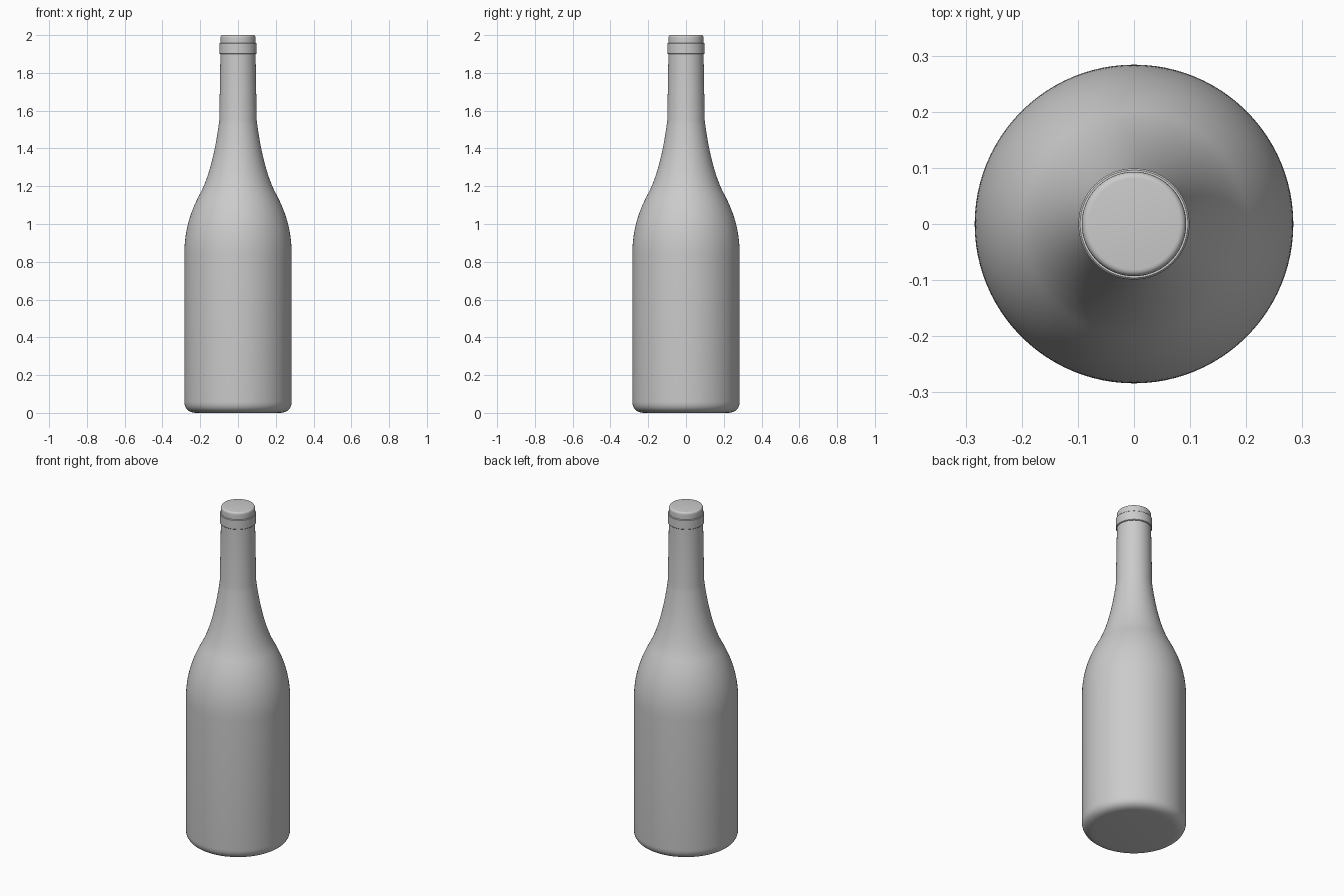
import bpy, bmesh, math
from mathutils import Vector
from mathutils.geometry import interpolate_bezier

if "Cube" in bpy.data.objects:
    bpy.data.objects.remove(bpy.data.objects["Cube"], do_unlink=True)

SIDES = 96

grey = bpy.data.materials.new("plain_grey")
grey.use_nodes = True
colour = (0.6, 0.6, 0.6, 1)
grey.diffuse_color = colour
grey.node_tree.nodes["Principled BSDF"].inputs["Base Color"].default_value = colour


def curve(a, b, c, d, count):
    """Bezier stretch of a (radius, height) profile, without its first point."""
    pts = [Vector((r, z, 0)) for r, z in (a, b, c, d)]
    return [(p.x, p.y) for p in interpolate_bezier(*pts, count)[1:]]


def lathe(name, profile):
    """Spin a (radius, height) profile around z; zero radius closes the end."""
    bm = bmesh.new()
    verts = [bm.verts.new((r, 0, z)) for r, z in profile]
    edges = [bm.edges.new(pair) for pair in zip(verts, verts[1:])]
    bmesh.ops.spin(bm, geom=verts + edges, cent=(0, 0, 0), axis=(0, 0, 1),
                   angle=math.tau, steps=SIDES, use_duplicate=False)
    bmesh.ops.remove_doubles(bm, verts=bm.verts, dist=1e-5)
    bmesh.ops.recalc_face_normals(bm, faces=bm.faces)
    mesh = bpy.data.meshes.new(name)
    bm.to_mesh(mesh)
    bm.free()
    mesh.materials.append(grey)
    obj = bpy.data.objects.new(name, mesh)
    bpy.context.collection.objects.link(obj)
    bpy.ops.object.select_all(action="DESELECT")
    obj.select_set(True)
    bpy.context.view_layer.objects.active = obj
    bpy.ops.object.shade_smooth_by_angle(angle=math.radians(30))
    return obj


# Bottle: flat base, rounded heel, straight wall, shoulder, flared neck
body = [(0, 0), (0.222, 0)]
body += curve((0.222, 0), (0.26, 0.002), (0.284, 0.02), (0.284, 0.06), 10)
body += [(0.284, 0.84)]
body += curve((0.284, 0.84), (0.284, 0.98), (0.245, 1.08), (0.196, 1.17), 18)
body += curve((0.196, 1.17), (0.145, 1.27), (0.115, 1.42), (0.099, 1.55), 18)
body += [(0.093, 1.9), (0.093, 1.955)]

# Mouth: closed top with a softly rounded rim
body += [(0.093, 1.985)]
body += curve((0.093, 1.985), (0.093, 1.994), (0.089, 2.0), (0.081, 2.0), 6)
body += [(0, 2.0)]
lathe("bottle", body)

# Raised band around the mouth
band = [(0.09, 1.9), (0.096, 1.9), (0.099, 1.903), (0.099, 1.955),
        (0.096, 1.958), (0.09, 1.958)]
lathe("neck_band", band)
